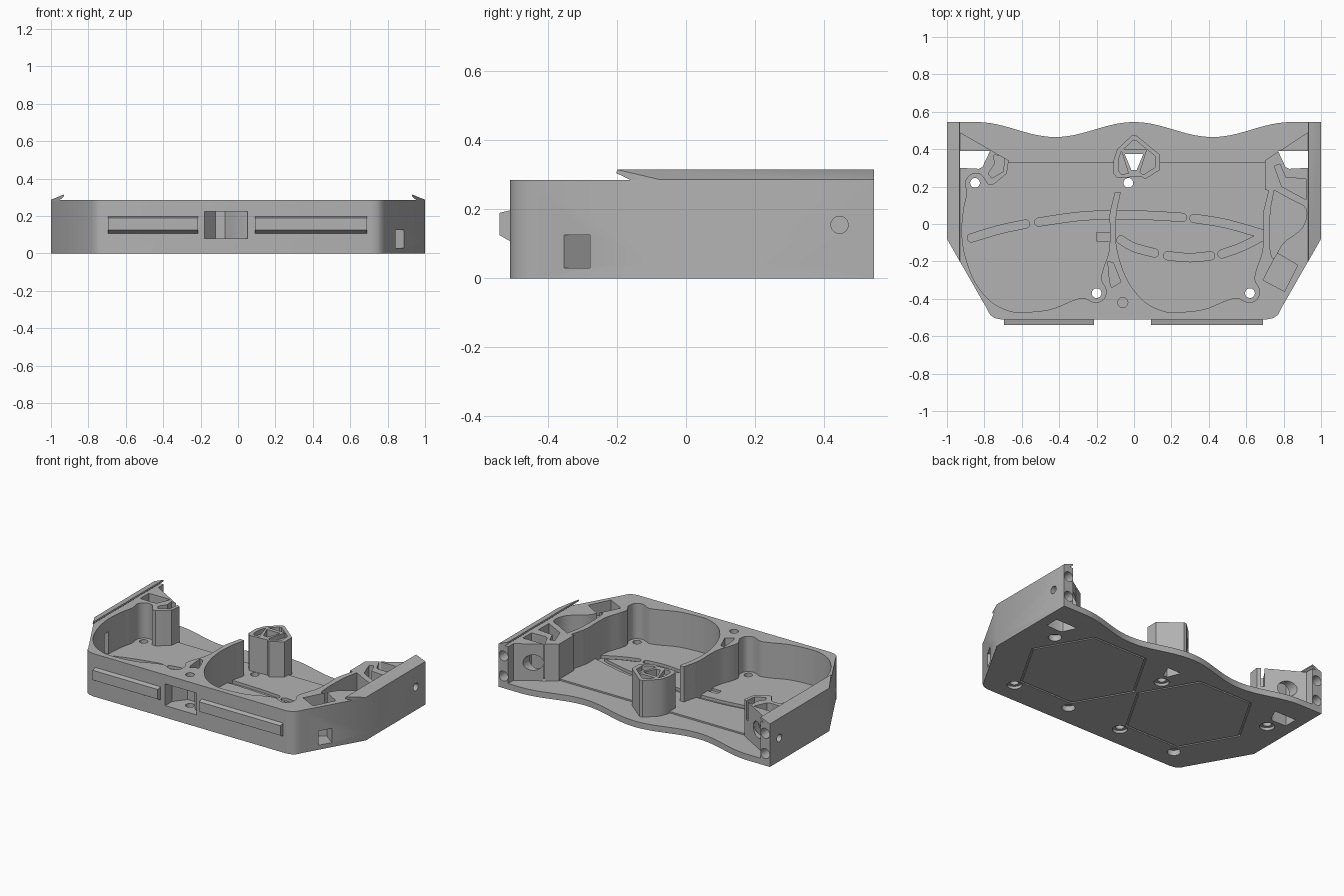
import bpy, bmesh, math
from mathutils import Vector

cube = bpy.data.objects.get("Cube")
if cube:
    bpy.data.objects.remove(cube)

grey = bpy.data.materials.new("plain grey")
grey.use_nodes = True
grey.diffuse_color = (0.45, 0.45, 0.45, 1)
grey.node_tree.nodes["Principled BSDF"].inputs["Base Color"].default_value = grey.diffuse_color

FLOOR, TOP, PITCH = 0.05, 0.285, 0.82
AXES = {"z": lambda u, v, w: (u, v, w),
        "y": lambda u, v, w: (u, w, v),
        "x": lambda u, v, w: (w, u, v)}


def prism(name, pts, a, b, axis="z"):
    """Extrude a 2D outline from a to b along an axis."""
    bm = bmesh.new()
    low = [bm.verts.new(AXES[axis](u, v, a)) for u, v in pts]
    high = [bm.verts.new(AXES[axis](u, v, b)) for u, v in pts]
    bm.faces.new(low)
    bm.faces.new(high)
    n = len(pts)
    for i in range(n):
        j = (i + 1) % n
        bm.faces.new((low[i], low[j], high[j], high[i]))
    bmesh.ops.recalc_face_normals(bm, faces=bm.faces)
    mesh = bpy.data.meshes.new(name)
    bm.to_mesh(mesh)
    bm.free()
    mesh.materials.append(grey)
    ob = bpy.data.objects.new(name, mesh)
    bpy.context.collection.objects.link(ob)
    return ob


def combine(ob, tool, how="DIFFERENCE"):
    mod = ob.modifiers.new("combine", "BOOLEAN")
    mod.operation, mod.object, mod.solver = how, tool, "EXACT"
    bpy.context.view_layer.objects.active = ob
    bpy.ops.object.modifier_apply(modifier=mod.name)
    bpy.data.objects.remove(tool)


def cut(ob, pts, a, b, axis="z"):
    combine(ob, prism("cutter", pts, a, b, axis))


def circle(u, v, r, n=24):
    return [(u + r * math.cos(math.tau * i / n), v + r * math.sin(math.tau * i / n)) for i in range(n)]


def box(u0, u1, v0, v1):
    return [(u0, v0), (u1, v0), (u1, v1), (u0, v1)]


def shift(pts, dx):
    return [(x + dx, y) for x, y in pts]


def flip(pts):
    return [(-x, y) for x, y in pts]


def spline(pts, steps=4):
    """Open smooth curve through the points."""
    p = [Vector(q) for q in pts]
    p = [p[0]] + p + [p[-1]]
    out = []
    for i in range(1, len(p) - 2):
        for k in range(steps):
            t = k / steps
            out.append(0.5 * (2 * p[i] + (p[i + 1] - p[i - 1]) * t
                       + (2 * p[i - 1] - 5 * p[i] + 4 * p[i + 1] - p[i + 2]) * t ** 2
                       + (3 * p[i] - p[i - 1] - 3 * p[i + 1] + p[i + 2]) * t ** 3))
    return [tuple(q) for q in out + [p[-1]]]


def slot(pts, r):
    """Round-ended slot outline along a curve."""
    path = [Vector(q) for q in spline(pts)]
    left, right = [], []
    for i, q in enumerate(path):
        d = (path[min(i + 1, len(path) - 1)] - path[max(i - 1, 0)]).normalized()
        side = Vector((-d.y, d.x)) * r
        left.append(q + side)
        right.append(q - side)

    def cap(c, start):
        out = []
        for k in range(1, 6):
            a = -math.pi * k / 6
            v = start - c
            out.append(c + Vector((v.x * math.cos(a) - v.y * math.sin(a),
                                   v.x * math.sin(a) + v.y * math.cos(a))))
        return out
    loop = left + cap(path[-1], left[-1]) + right[::-1] + cap(path[0], right[0])
    return [tuple(q) for q in loop]


# Plan outline: wavy back edge, straight sides, chamfered and rounded front
half = [(1, 0.545), (1, -0.08), (0.785, -0.455), (0.77, -0.485), (0.745, -0.503), (0.71, -0.51)]
wave = [(-0.84 + 0.035 * i, 0.505 + 0.04 * math.cos(math.tau * (-0.84 + 0.035 * i) / 0.84)) for i in range(49)]
outline = half + flip(half)[::-1] + wave

# Floor with a lowered back strip and shallow cable grooves
body = prism("tray_body", outline, 0, FLOOR)
cut(body, box(-1.1, 1.1, 0.33, 0.7), 0.04, 0.1)
for path in ([(-0.51, 0.01), (-0.3, 0.04), (-0.1, 0.05), (0.1, 0.045), (0.26, 0.035)],
             [(0.32, 0.03), (0.5, 0.0), (0.74, -0.07)],
             [(-0.07, -0.085), (0.0, -0.125), (0.11, -0.155)],
             [(0.18, -0.17), (0.3, -0.18), (0.41, -0.17)],
             [(0.47, -0.16), (0.57, -0.125), (0.68, -0.07)],
             [(-0.87, -0.075), (-0.72, -0.03), (-0.58, 0.0)]):
    cut(body, slot(path, 0.022), 0.03, 0.1)
cut(body, box(-0.2, -0.12, -0.09, -0.045), 0.035, 0.1)

# Walls: full block minus the open back and two identical scroll chambers
walls = prism("walls", outline, 0, TOP)
back = [(-0.67, 0.34), (-0.68, 0.27), (-0.74, 0.22), (-0.8, 0.18), (-0.7, 0.17), (0.7, 0.17),
        (0.7, 0.34), (0.93, 0.49), (0.93, 0.7), (-0.93, 0.7), (-0.93, 0.49)]
cut(walls, back, -0.1, 0.5)
chamber = spline([(-0.78, 0.21), (-0.82, 0.265), (-0.87, 0.265), (-0.9, 0.225), (-0.893, 0.16), (-0.91, 0.08),
                  (-0.92, -0.05), (-0.9, -0.18), (-0.85, -0.31), (-0.77, -0.41), (-0.68, -0.46),
                  (-0.6, -0.472), (-0.45, -0.457), (-0.33, -0.41), (-0.27, -0.395), (-0.235, -0.41),
                  (-0.2, -0.42), (-0.16, -0.4), (-0.15, -0.35), (-0.175, -0.3), (-0.165, -0.24),
                  (-0.135, -0.15), (-0.128, -0.05), (-0.13, 0.05), (-0.115, 0.12), (-0.1, 0.18)])
for dx in (0, PITCH):
    cut(walls, shift(chamber, dx), -0.1, 0.5)

# Pockets and openings in the solid parts of the walls
side_pocket = spline([(0.75, 0.18), (0.84, 0.13), (0.92, 0.08), (0.9, -0.02), (0.8, -0.1), (0.75, -0.18),
                      (0.73, -0.15), (0.725, -0.05), (0.73, 0.08)])
cut(walls, side_pocket, 0.045, 0.5)
cut(walls, [(0.75, 0.31), (0.79, 0.2), (0.92, 0.13), (0.92, 0.24), (0.81, 0.25), (0.78, 0.32)], 0.16, 0.5)
cut(walls, [(-0.75, 0.37), (-0.69, 0.36), (-0.7, 0.28), (-0.76, 0.245), (-0.78, 0.27), (-0.745, 0.32)], 0.16, 0.5)
cut(walls, [(-0.14, -0.2), (-0.11, -0.21), (-0.07, -0.31), (-0.12, -0.34), (-0.13, -0.31)], 0.15, 0.5)
cut(walls, [(0.765, -0.155), (0.875, -0.22), (0.805, -0.36), (0.69, -0.3)], 0.2, 0.5)
cut(walls, box(-0.965, -0.9, -0.1, -0.05), 0.05, 0.2)

# Centre post on the back strip
post = [(-0.11, 0.34), (-0.09, 0.4), (-0.01, 0.475), (0.01, 0.475), (0.14, 0.37), (0.14, 0.29),
        (0.06, 0.24), (0.04, 0.255), (-0.09, 0.245), (-0.11, 0.27)]
pillar = prism("centre_post", post, 0, TOP)
inset = [(0.01 + (x - 0.01) * 0.78, 0.345 + (y - 0.345) * 0.78) for x, y in post]
cut(pillar, inset, TOP - 0.03, 0.5)
combine(pillar, prism("post_core", [(-0.07, 0.4), (0.07, 0.4), (0.03, 0.27), (-0.03, 0.27)], 0, TOP), "UNION")
combine(walls, pillar, "UNION")
combine(body, walls, "UNION")

# Front recess with a vertical hole above and below it
recess = [(-0.18, -0.6), (0.05, -0.6), (0.05, -0.485), (0.0, -0.45), (-0.04, -0.4), (-0.07, -0.36),
          (-0.12, -0.36), (-0.18, -0.44)]
cut(body, recess, 0.08, 0.225)
cut(body, circle(-0.06, -0.42, 0.027), 0.03, 0.5)

# Square opening through the left front chamfer
cut(body, [(0.76, -0.25), (0.81, -0.22), (0.93, -0.31), (0.88, -0.4)], 0.03, 0.125)

# Through holes: back windows, post window and screws with countersinks below
window = [(0.77, 0.39), (0.93, 0.39), (0.93, 0.3), (0.83, 0.295), (0.81, 0.305)]
for pts in (window, flip(window), [(-0.05, 0.375), (0.05, 0.375), (0.015, 0.29), (-0.015, 0.29)]):
    cut(body, pts, -0.1, 0.5)
for dx in (0, PITCH):
    for x, y in ((-0.85, 0.22), (-0.2, -0.37)):
        cut(body, circle(x + dx, y, 0.026), -0.1, 0.1)
        cut(body, circle(x + dx, y, 0.045), -0.1, 0.018)
    cut(body, circle(-0.62 + dx, -0.37, 0.04), -0.1, 0.035)
cut(body, circle(0.8, 0.22, 0.04), -0.1, 0.04)

# Hexagonal grooves underneath
for x in (-0.4, -0.4 + PITCH):
    ring = prism("ring_cutter", circle(x, 0.03, 0.4, 6), -0.05, 0.01)
    cut(ring, circle(x, 0.03, 0.387, 6), -0.1, 0.1)
    combine(body, ring)

# Screw holes in the sides and back ends
for s in (-1, 1):
    cut(body, circle(0.445, 0.155, 0.025), s * 0.94, s * 1.1, "x")
    cut(body, circle(s * 0.83, 0.16, 0.052), 0.35, 0.7, "y")
    for z in (0.08, 0.215):
        cut(body, circle(s * 0.965, z, 0.033), 0.42, 0.7, "y")

parts = [body]

# Slanted lips along both side walls, trimmed to the outline
lip = [(1, 0.28), (1, 0.287), (0.932, 0.315), (0.93, 0.305), (0.96, 0.28)]
for name, pts in (("left_lip", lip), ("right_lip", flip(lip))):
    ob = prism(name, pts, -0.25, 0.545, "y")
    combine(ob, prism("trim", outline, 0.2, 0.4), "INTERSECT")
    parts.append(ob)

# Raised bars on the front face
bar = [(-0.505, 0.105), (-0.54, 0.125), (-0.54, 0.19), (-0.505, 0.198)]
for name, x0, x1 in (("right_front_bar", -0.695, -0.215), ("left_front_bar", 0.09, 0.69)):
    parts.append(prism(name, bar, x0, x1, "x"))

bpy.ops.object.select_all(action="DESELECT")
for ob in parts:
    ob.select_set(True)
bpy.context.view_layer.objects.active = body
bpy.ops.object.shade_smooth_by_angle(angle=math.radians(30))
